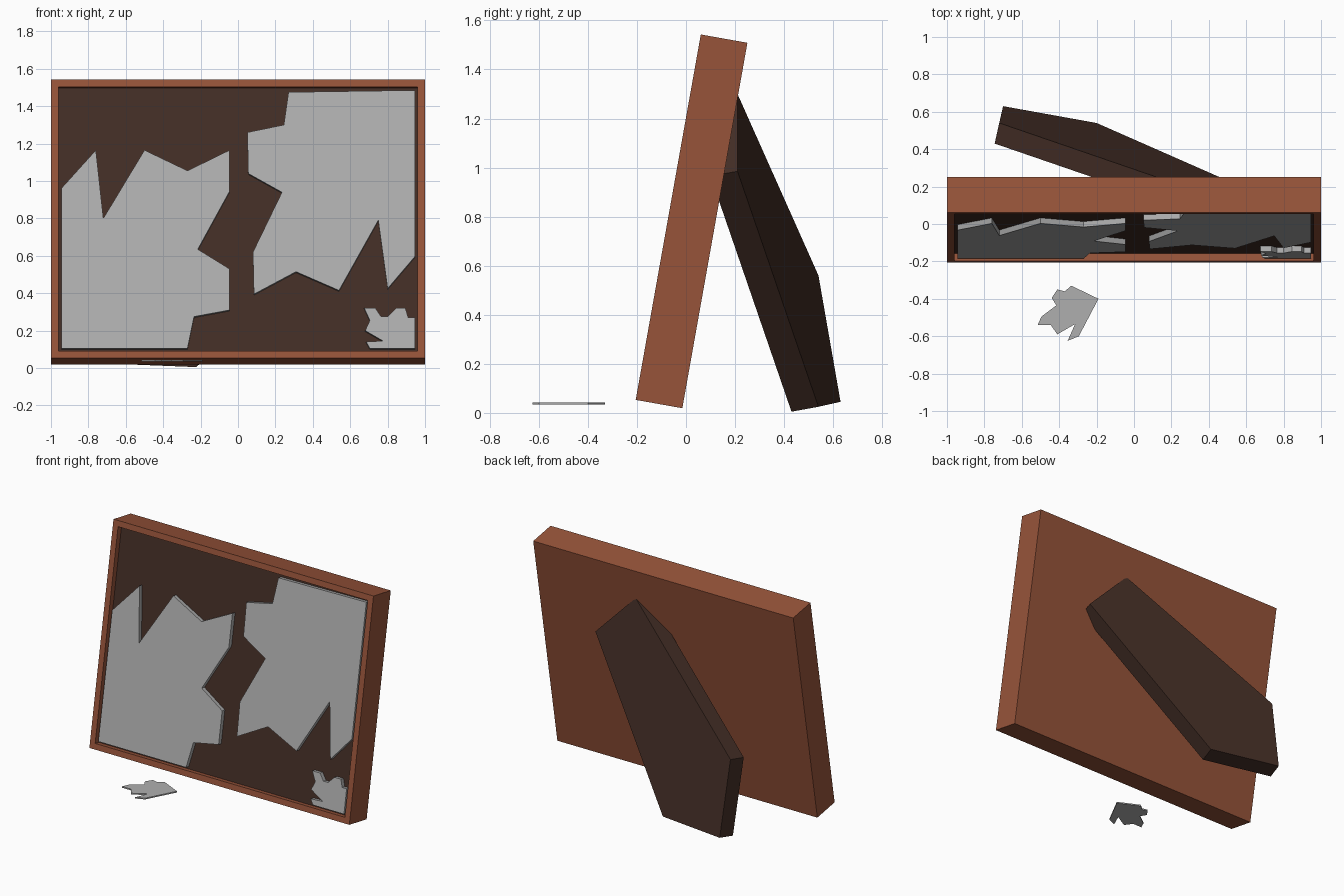
import bpy, bmesh, math
from mathutils import Matrix, Vector

if "Cube" in bpy.data.objects:
    bpy.data.objects.remove(bpy.data.objects["Cube"])


def material(name, rgb):
    m = bpy.data.materials.new(name)
    m.use_nodes = True
    m.diffuse_color = (*rgb, 1)
    m.node_tree.nodes["Principled BSDF"].inputs["Base Color"].default_value = (*rgb, 1)
    return m


wood = material("reddish wood", (0.31, 0.088, 0.042))
dark = material("dark brown", (0.056, 0.027, 0.019))
glass = material("grey glass", (0.43, 0.43, 0.43))


def finish(bm, name, *mats):
    bmesh.ops.recalc_face_normals(bm, faces=bm.faces)
    mesh = bpy.data.meshes.new(name)
    bm.to_mesh(mesh)
    bm.free()
    for m in mats:
        mesh.materials.append(m)
    obj = bpy.data.objects.new(name, mesh)
    bpy.context.collection.objects.link(obj)
    return obj


def prism(name, points, offset, mat):
    """Extrude a flat outline by an offset vector."""
    bm = bmesh.new()
    face = bm.faces.new([bm.verts.new(p) for p in points])
    new = bmesh.ops.extrude_face_region(bm, geom=[face], use_keep_orig=True)["geom"]
    bmesh.ops.translate(bm, vec=offset, verts=[v for v in new if isinstance(v, bmesh.types.BMVert)])
    return finish(bm, name, mat)


LEAN = math.radians(10.1)
FOOT = Vector((0, -0.205, 0.053))       # bottom front edge of the frame
WIDTH, HEIGHT, DEPTH = 2.0, 1.513, 0.193
BORDER, RECESS, GLASS_FRONT = 0.056, 0.04, 0.01
inward = Vector((0, math.cos(LEAN), -math.sin(LEAN)))

# Leaning frame with a recessed dark backing
bm = bmesh.new()
bmesh.ops.create_cube(bm, size=1, matrix=Matrix.Translation((0, DEPTH / 2, HEIGHT / 2))
                      @ Matrix.Diagonal((WIDTH, DEPTH, HEIGHT, 1)))
front = min(bm.faces, key=lambda f: f.calc_center_median().y)
bmesh.ops.inset_region(bm, faces=[front], thickness=BORDER)
new = bmesh.ops.extrude_face_region(bm, geom=[front])["geom"]
if front.is_valid:
    bm.faces.remove(front)
bmesh.ops.translate(bm, vec=(0, RECESS, 0), verts=[v for v in new if isinstance(v, bmesh.types.BMVert)])
for f in new:
    if isinstance(f, bmesh.types.BMFace):
        f.material_index = 1
bmesh.ops.transform(bm, matrix=Matrix.Translation(FOOT) @ Matrix.Rotation(-LEAN, 4, "X"), verts=bm.verts)
finish(bm, "frame", wood, dark)


# Broken panes still held in the frame
def pane(name, outline):
    points = [(x, FOOT.y + (z - FOOT.z) * math.tan(LEAN) + GLASS_FRONT / math.cos(LEAN), z)
              for x, z in outline]
    prism(name, points, inward * (RECESS - GLASS_FRONT), glass)


pane("left_pane", [(-.945, .96), (-.76, 1.165), (-.72, .8), (-.5, 1.165), (-.27, 1.055),
                   (-.045, 1.165), (-.045, .945), (-.215, .635), (-.045, .53),
                   (-.045, .31), (-.235, .275), (-.27, .105), (-.945, .105)])
pane("right_pane", [(.27, 1.475), (.945, 1.485), (.945, .595), (.8, .425), (.75, .79),
                    (.54, .415), (.31, .515), (.085, .395), (.08, .62), (.235, .94),
                    (.055, 1.04), (.05, 1.26), (.245, 1.3)])
pane("corner_pane", [(.675, .32), (.735, .32), (.765, .275), (.8, .275), (.845, .32),
                     (.895, .32), (.91, .27), (.945, .27), (.945, .105), (.705, .105),
                     (.685, .14), (.775, .145), (.68, .2), (.705, .255)])

# Shard lying in front
shard = [(-.335, -.33), (-.19, -.4), (-.295, -.6), (-.355, -.625), (-.315, -.535),
         (-.41, -.59), (-.445, -.54), (-.515, -.54), (-.495, -.495), (-.415, -.435),
         (-.44, -.395), (-.41, -.35), (-.37, -.36)]
prism("loose_shard", [(x, y, .034) for x, y in shard], Vector((0, 0, .009)), glass)

# Slanted back support with a pointed foot
prism("back_stand", [(-.7, .63, .045), (-.2, .54, .025), (.55, .21, .985),
                     (.24, .21, 1.3), (-.72, .54, .56)], Vector((-.025, -.11, -.02)), dark)
